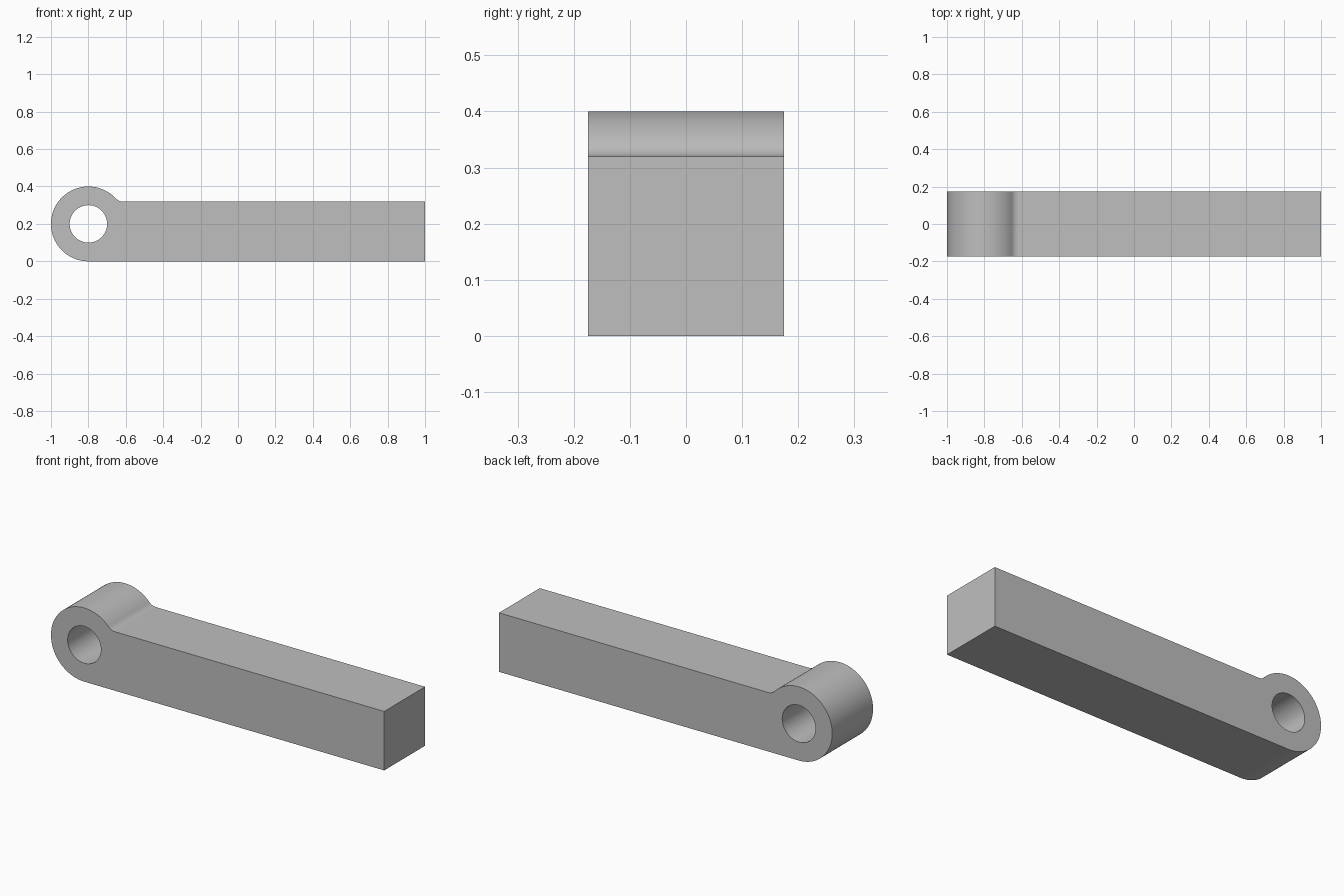
import bpy
import bmesh
from math import acos, asin, cos, pi, sin, sqrt

cube = bpy.data.objects.get("Cube")
if cube:
    bpy.data.objects.remove(cube, do_unlink=True)

# Main dimensions
EYE_X, EYE_Z, EYE_R, HOLE_R = -0.8, 0.2, 0.2, 0.1
BAR_TOP, BAR_END, WIDTH = 0.32, 1.0, 0.35
FILLET_R = 0.05


def arc(cx, cz, radius, start, end, steps):
    """Points along an arc in the XZ plane, both ends included."""
    angles = [start + (end - start) * i / steps for i in range(steps + 1)]
    return [(cx + radius * cos(a), cz + radius * sin(a)) for a in angles]


def add_loop(bm, points):
    """Closed loop of edges on the front plane."""
    verts = [bm.verts.new((x, -WIDTH / 2, z)) for x, z in points]
    return [bm.edges.new((v, verts[i - 1])) for i, v in enumerate(verts)]


# Fillet is tangent to both the round eye and the top of the bar
fillet_z = BAR_TOP + FILLET_R
reach = EYE_R + FILLET_R
rise = fillet_z - EYE_Z
fillet_x = EYE_X + sqrt(reach ** 2 - rise ** 2)
touch = asin(rise / reach)

# Outer outline: bar end, fillet, then round the eye to the underside
outline = [(BAR_END, 0), (BAR_END, BAR_TOP)]
outline += arc(fillet_x, fillet_z, FILLET_R, -pi / 2, touch - pi, 12)
outline += arc(EYE_X, EYE_Z, EYE_R, touch, 1.5 * pi, 64)[1:]
hole = arc(EYE_X, EYE_Z, HOLE_R, 0, 2 * pi, 64)[:-1]

# Fill between the loops and extrude through the width
bm = bmesh.new()
edges = add_loop(bm, outline) + add_loop(bm, hole)
bmesh.ops.triangle_fill(bm, edges=edges, use_beauty=True)
result = bmesh.ops.extrude_face_region(bm, geom=bm.faces[:], use_keep_orig=True)
moved = [g for g in result["geom"] if isinstance(g, bmesh.types.BMVert)]
bmesh.ops.translate(bm, verts=moved, vec=(0, WIDTH, 0))
bmesh.ops.recalc_face_normals(bm, faces=bm.faces[:])

mesh = bpy.data.meshes.new("lever_arm")
bm.to_mesh(mesh)
bm.free()
arm = bpy.data.objects.new("lever_arm", mesh)
bpy.context.collection.objects.link(arm)

# Plain grey material
grey = bpy.data.materials.new("grey")
grey.use_nodes = True
grey.diffuse_color = (0.52, 0.52, 0.52, 1)
grey.node_tree.nodes["Principled BSDF"].inputs["Base Color"].default_value = grey.diffuse_color
mesh.materials.append(grey)

# Smooth curves, crisp edges and flat bar faces
bpy.ops.object.select_all(action="DESELECT")
arm.select_set(True)
bpy.context.view_layer.objects.active = arm
bpy.ops.object.shade_smooth_by_angle(angle=pi / 6)
weighted = arm.modifiers.new("flat_bar_normals", "WEIGHTED_NORMAL")
weighted.keep_sharp = True
